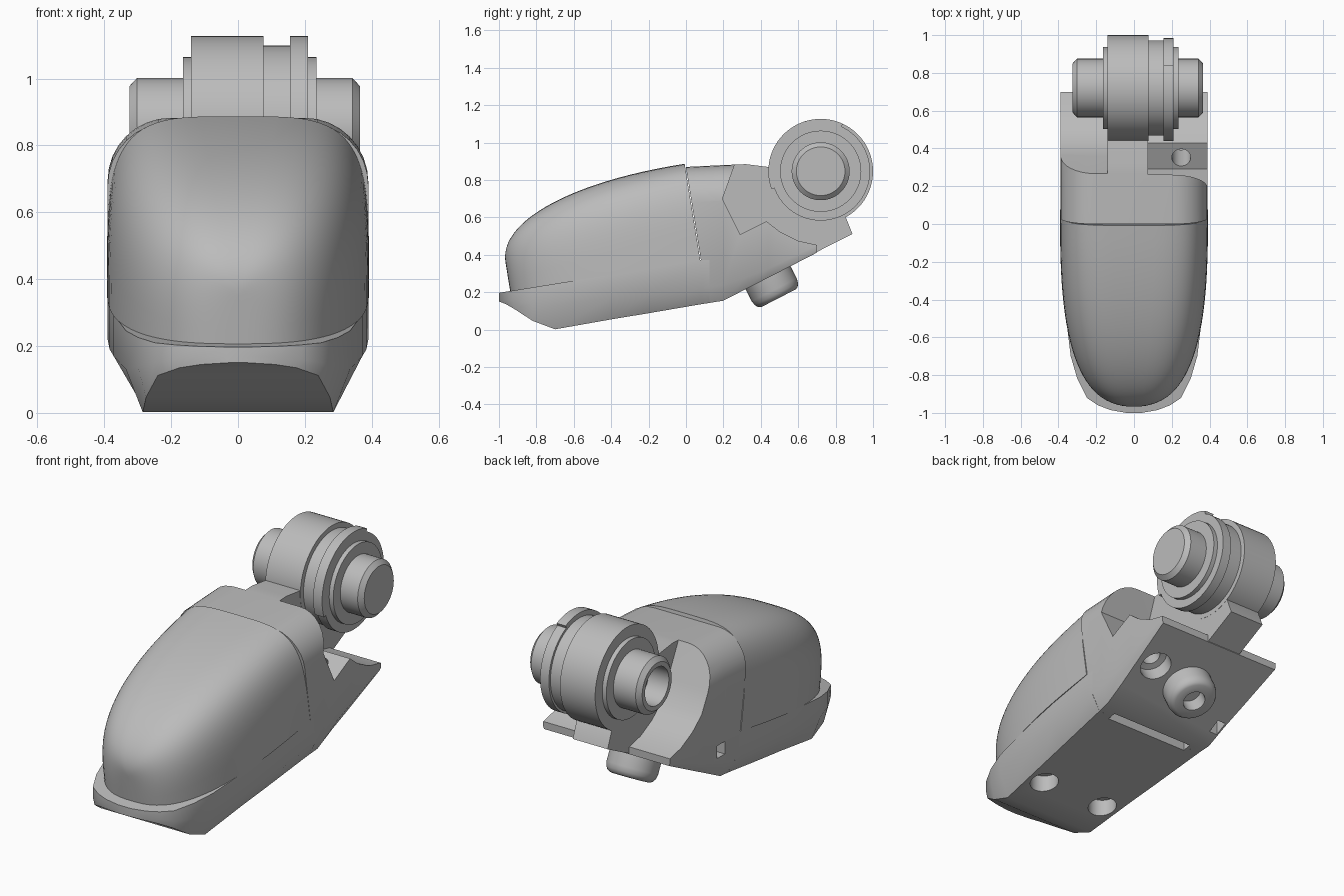
import bpy, bmesh, math
from mathutils import Vector, Matrix

cube = bpy.data.objects.get("Cube")
if cube:
    bpy.data.objects.remove(cube, do_unlink=True)

grey = bpy.data.materials.new("plain_grey")
grey.use_nodes = True
grey.diffuse_color = (0.5, 0.5, 0.5, 1)
grey.node_tree.nodes["Principled BSDF"].inputs["Base Color"].default_value = (0.5, 0.5, 0.5, 1)
parts = []


def loft(name, rings, keep=True):
    """Skin closed rings of equal length and cap both ends."""
    bm = bmesh.new()
    rows = [[bm.verts.new(p) for p in ring] for ring in rings]
    count = len(rows[0])
    for a, b in zip(rows, rows[1:]):
        for i in range(count):
            j = (i + 1) % count
            bm.faces.new((a[i], a[j], b[j], b[i]))
    bm.faces.new(rows[0][::-1])
    bm.faces.new(rows[-1])
    bm.normal_update()
    if bm.calc_volume(signed=True) < 0:
        bmesh.ops.reverse_faces(bm, faces=bm.faces)
    mesh = bpy.data.meshes.new(name)
    bm.to_mesh(mesh)
    bm.free()
    mesh.materials.append(grey)
    ob = bpy.data.objects.new(name, mesh)
    bpy.context.scene.collection.objects.link(ob)
    if keep:
        parts.append(ob)
    else:
        ob.hide_render = True
    return ob


def prism(name, side, x0, x1, keep=True):
    """Extrude a (y, z) outline across x."""
    return loft(name, [[(x, y, z) for y, z in side] for x in (x0, x1)], keep)


def box(name, x0, x1, y0, y1, z0, z1):
    return prism(name, [(y0, z0), (y1, z0), (y1, z1), (y0, z1)], x0, x1, False)


def lathe(name, profile, origin, axis, keep=True, steps=64):
    """Turn (distance along axis, radius) points about an axis."""
    turn = Vector((0, 0, 1)).rotation_difference(Vector(axis)).to_matrix().to_4x4()
    place = Matrix.Translation(origin) @ turn
    rings = []
    for d, r in profile:
        angles = [2 * math.pi * k / steps for k in range(steps)]
        rings.append([place @ Vector((r * math.cos(a), r * math.sin(a), d)) for a in angles])
    return loft(name, rings, keep)


def cut(target, cutter):
    mod = target.modifiers.new("cut", 'BOOLEAN')
    mod.operation = 'DIFFERENCE'
    mod.solver = 'EXACT'
    mod.object = cutter
    bpy.ops.object.select_all(action='DESELECT')
    bpy.context.view_layer.objects.active = target
    target.select_set(True)
    bpy.ops.object.modifier_apply(modifier=mod.name)
    bpy.data.objects.remove(cutter, do_unlink=True)


def mirrored(half):
    return half + [(-x, y, z) for x, y, z in reversed(half)]


# Front tray with chamfered sides, its rim rising along the seam
rings = []
for y, wb, zb, w, zc in [
        (-1.0, 0.03, 0.15, 0.04, 0.17),
        (-0.985, 0.11, 0.145, 0.125, 0.165),
        (-0.96, 0.175, 0.135, 0.19, 0.16),
        (-0.92, 0.24, 0.112, 0.25, 0.15),
        (-0.82, 0.275, 0.047, 0.30, 0.14),
        (-0.70, 0.285, 0.002, 0.335, 0.13),
        (-0.40, 0.305, 0.055, 0.372, 0.17),
        (-0.20, 0.32, 0.088, 0.384, 0.19),
        (0.08, 0.34, 0.136, 0.39, 0.22),
        (0.125, 0.343, 0.143, 0.39, 0.226)]:
    rim = min(0.372, 0.197 + 0.162 * (y + 1))
    rings.append(mirrored([(wb, y, zb), (w, y, zc), (w, y, rim)]))
tray = loft("front_tray", rings)

# Rear block with rounded shoulders and a front face leaning back
rings = []
for y, wb, zb, zc, top, lean in [
        (0.08, 0.342, 0.142, 0.226, 0.87, 0.162),
        (0.20, 0.35, 0.155, 0.24, 0.88, 0),
        (0.32, 0.355, 0.217, 0.28, 0.885, 0),
        (0.44, 0.365, 0.278, 0.325, 0.87, 0),
        (0.70, 0.385, 0.412, 0.425, 0.87, 0)]:
    half = [(wb, zb), (0.39, zc)]
    for k in range(9):
        a = math.pi / 2 * k / 8
        half.append((0.20 + 0.19 * math.cos(a), top - 0.19 + 0.19 * math.sin(a)))
    rings.append(mirrored([(x, y - lean * (z - 0.372), z) for x, z in half]))
block = loft("rear_block", rings)

# Recesses beside the hinge
floor = [(0.50, 0.525), (0.60, 0.475), (0.75, 0.442), (0.75, 1.0)]
cut(block, prism("right_recess", [(0.215, 1.0), (0.27, 0.875), (0.36, 0.70), (0.42, 0.59)] + floor,
                 -0.6, -0.14, False))
cut(block, prism("left_recess", [(0.30, 1.0), (0.26, 0.88), (0.195, 0.70), (0.29, 0.51), (0.43, 0.58)]
                 + floor, 0.075, 0.6, False))

# Holes in the underside and side
down = Vector((0, 0.457, -0.889))
for x in (-0.2, 0.2):
    cut(tray, lathe("foot_hole", [(0, 0.075), (0.16, 0.075)], (x, -0.5, -0.04), (0, 0, 1), False, 32))
for target in (tray, block):
    cut(target, box("latch_slot", -0.26, 0.26, 0.10, 0.15, 0.08, 0.24))
cut(block, box("side_window", -0.45, -0.31, 0.215, 0.285, 0.295, 0.365))
cut(block, box("bottom_window", -0.345, -0.295, 0.27, 0.34, 0.08, 0.34))
cut(block, lathe("screw_hole", [(-0.1, 0.05), (0.19, 0.05), (0.195, 0.085), (0.4, 0.085)],
                 (0.25, 0.35, 0.545), down, False, 32))

# Domed cover, tilted to follow the seam
length = 1.03
rings = []
for i in range(29):
    s = (i / 28) ** 2.2
    w = max(0.004, 0.392 * (1 - (1 - s) ** 2.8) ** 0.37)
    t = 0.15 + 0.374 * (1 - (1 - s) ** 2.2) ** 0.4545
    power = 2 / (3.1 + s)
    ring = []
    for k in range(41):
        a = math.pi * k / 40
        c = math.cos(a)
        x = math.copysign(w * abs(c) ** power, c)
        v = t * max(0, math.sin(a)) ** power
        u = s * length
        ring.append((x, -0.94 + 0.987 * u - 0.16 * v, 0.205 + 0.16 * u + 0.987 * v))
    rings.append(ring)
loft("domed_cover", rings)

# Hinge barrel, discs and pins
centre = (0, 0.72, 0.847)
across = (1, 0, 0)
lathe("hinge_barrel", [(-0.14, 0.28), (0.076, 0.28)], centre, across)
lathe("hinge_disc", [(0.07, 0.252), (0.155, 0.252), (0.156, 0.264), (0.21, 0.264)], centre, across)
lathe("hinge_flange", [(-0.165, 0.217), (0.235, 0.217)], centre, across)
lathe("left_pin", [(0.2, 0.155), (0.342, 0.155), (0.365, 0.13)], centre, across)
lathe("right_pin", [(-0.12, 0.155), (-0.302, 0.155), (-0.325, 0.13), (-0.325, 0.105), (-0.2, 0.105)],
      centre, across)

# Raised stop rim over part of the disc
arc = [math.radians(65 + 5 * k) for k in range(28)]
outline = [(0.72 + 0.28 * math.cos(a), 0.847 + 0.28 * math.sin(a)) for a in arc]
outline += [(0.72 + 0.24 * math.cos(a), 0.847 + 0.24 * math.sin(a)) for a in reversed(arc)]
prism("stop_rim", outline, 0.155, 0.21)

# Central arm from the block up to the barrel
prism("hinge_arm", [(0.62, 0.375), (0.89, 0.512), (0.855, 0.60), (0.80, 0.66), (0.62, 0.66)], -0.14, 0.075)

# Round button under the slanted base
lathe("button", [(-0.06, 0.135), (0.07, 0.135), (0.095, 0.13), (0.112, 0.119), (0.12, 0.105),
                 (0.12, 0.06), (0.04, 0.06)], (0, 0.44, 0.275), down)

# Smooth curved faces, keep hard edges
bpy.ops.object.select_all(action='DESELECT')
for ob in parts:
    ob.select_set(True)
bpy.context.view_layer.objects.active = parts[0]
bpy.ops.object.shade_smooth_by_angle(angle=math.radians(32))
